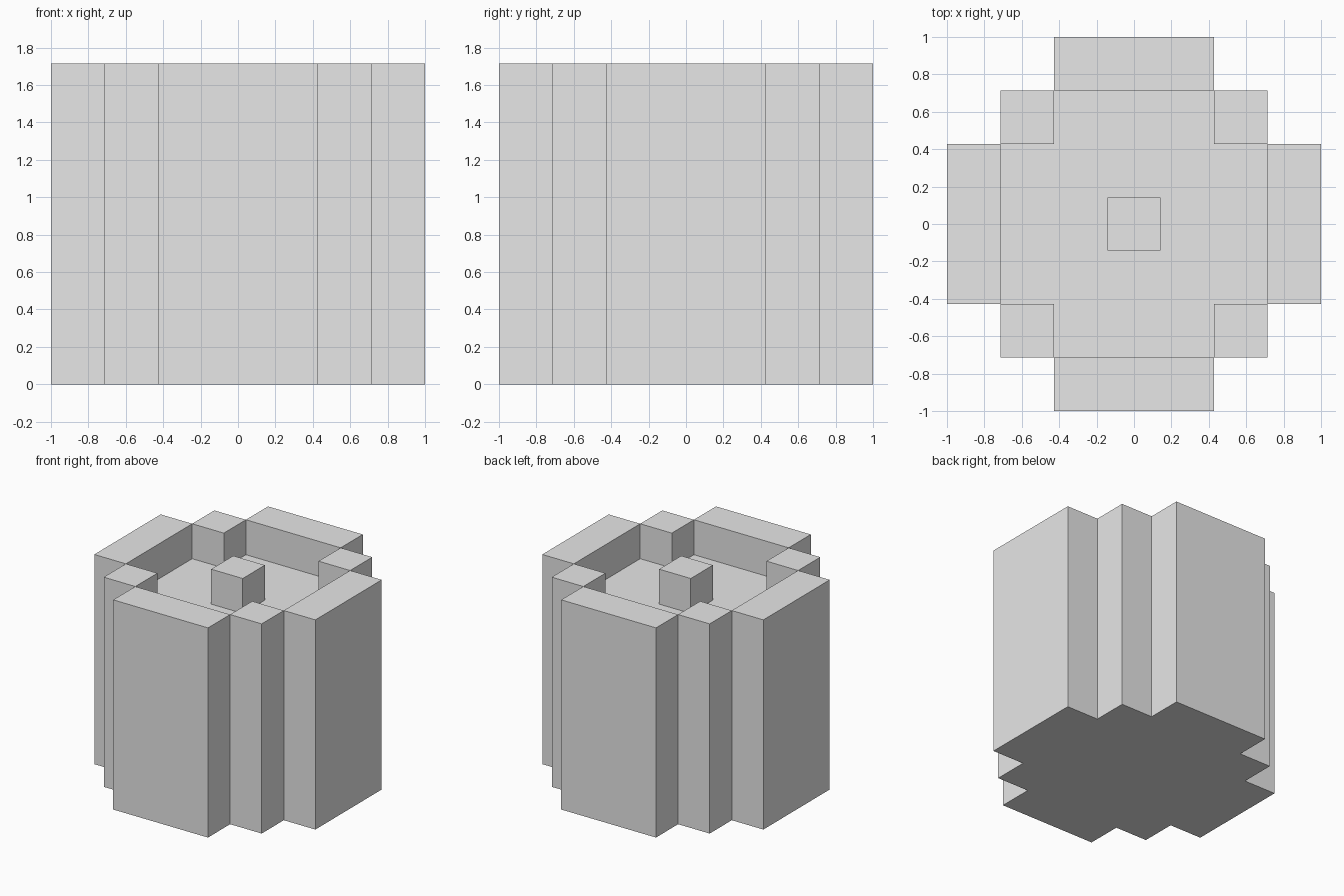
import bpy
import bmesh
from mathutils import Matrix, Vector

default = bpy.data.objects.get("Cube")
if default:
    bpy.data.objects.remove(default, do_unlink=True)

U = 2 / 7                      # one grid block
TOP, FLOOR = 6 * U, 5 * U      # rim height and recess floor height

grey = bpy.data.materials.new("plain grey")
grey.use_nodes = True
grey.diffuse_color = (0.8, 0.8, 0.8, 1)
grey.node_tree.nodes["Principled BSDF"].inputs["Base Color"].default_value = (0.8, 0.8, 0.8, 1)


def finish(bm, name):
    mesh = bpy.data.meshes.new(name)
    bm.to_mesh(mesh)
    bm.free()
    mesh.materials.append(grey)
    obj = bpy.data.objects.new(name, mesh)
    bpy.context.collection.objects.link(obj)


def four_turns(points):
    """Repeat a counter-clockwise quarter outline around the centre."""
    return [Matrix.Rotation(quarter * 1.5707963, 2) @ Vector(p) * U
            for quarter in range(4) for p in points]


def add_face(bm, points):
    bm.faces.new([bm.verts.new(p) for p in points])


def add_sides(bm, outline, low, high):
    for a, b in zip(outline, outline[1:] + outline[:1]):
        add_face(bm, [(*a, low), (*b, low), (*b, high), (*a, high)])


# Stepped tower body with a cross-shaped recess
outer = four_turns([(3.5, 1.5), (2.5, 1.5), (2.5, 2.5), (1.5, 2.5), (1.5, 3.5)])
inner = four_turns([(2.5, 1.5), (1.5, 1.5), (1.5, 2.5)])
body = bmesh.new()
add_sides(body, outer, 0, TOP)
add_sides(body, inner[::-1], FLOOR, TOP)
add_face(body, [(*p, 0) for p in reversed(outer)])
add_face(body, [(*p, FLOOR) for p in inner])

# Rim tops: four long walls and four corner posts
walls = four_turns([(2.5, -1.5), (3.5, -1.5), (3.5, 1.5), (2.5, 1.5)])
posts = four_turns([(1.5, 1.5), (2.5, 1.5), (2.5, 2.5), (1.5, 2.5)])
for tops in (walls, posts):
    for i in range(0, len(tops), 4):
        add_face(body, [(*p, TOP) for p in tops[i:i + 4]])
bmesh.ops.remove_doubles(body, verts=body.verts, dist=0.0005)
finish(body, "tower_body")

# Central block standing on the recess floor
peg = bmesh.new()
bmesh.ops.create_cube(peg, size=U, matrix=Matrix.Translation((0, 0, FLOOR + U / 2)))
finish(peg, "centre_block")
